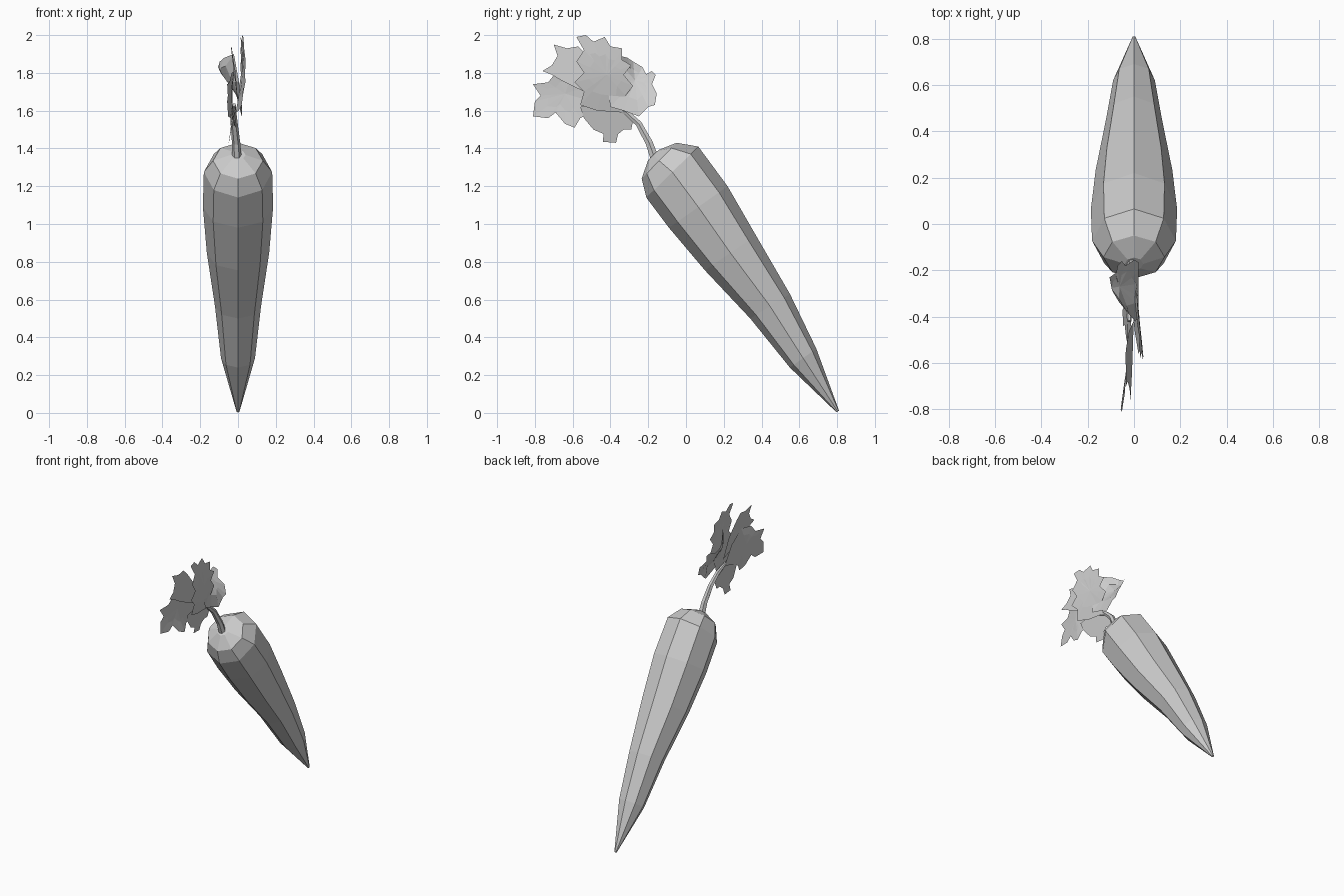
import bpy, bmesh, math

# One plain colour for the whole model
GREY = bpy.data.materials.new("plain grey")
GREY.diffuse_color = (0.604, 0.604, 0.604, 1)


def finish(name, bm):
    bmesh.ops.recalc_face_normals(bm, faces=bm.faces)
    mesh = bpy.data.meshes.new(name)
    bm.to_mesh(mesh)
    bm.free()
    mesh.materials.append(GREY)
    ob = bpy.data.objects.new(name, mesh)
    bpy.context.collection.objects.link(ob)


def loft(name, rings):
    """Skin a list of point rings and cap both ends."""
    bm = bmesh.new()
    rows = [[bm.verts.new(p) for p in ring] for ring in rings]
    n = len(rows[0])
    for a, b in zip(rows, rows[1:]):
        for i in range(n):
            j = (i + 1) % n
            bm.faces.new((a[i], a[j], b[j], b[i]))
    bm.faces.new(rows[0])
    bm.faces.new(rows[-1])
    finish(name, bm)


# Root: eight-sided rings, each given by its lower and upper point (y, z) and half width
RINGS = [((0.797, 0.003), (0.81, 0.012), 0.008),
         ((0.55, 0.24), (0.69, 0.34), 0.09),
         ((0.34, 0.50), (0.55, 0.63), 0.122),
         ((0.10, 0.755), (0.37, 0.94), 0.165),
         ((-0.09, 0.98), (0.22, 1.20), 0.186),
         ((-0.21, 1.14), (0.065, 1.41), 0.181),
         ((-0.235, 1.24), (-0.05, 1.43), 0.132),
         ((-0.20, 1.34), (-0.145, 1.392), 0.04)]
rows = []
for (ly, lz), (uy, uz), rx in RINGS:
    row = []
    for i in range(8):
        a = math.tau * i / 8
        c = (1 + math.cos(a)) / 2
        row.append((rx * math.sin(a), ly + (uy - ly) * c, lz + (uz - lz) * c))
    rows.append(row)
loft("carrot_root", rows)

# Stem: tapering six-sided tube swept along a bent path of (x, y, z, radius)
PATH = [(-0.005, -0.16, 1.33, 0.026), (-0.01, -0.195, 1.43, 0.022), (-0.02, -0.25, 1.53, 0.019),
        (-0.025, -0.32, 1.595, 0.016), (-0.02, -0.42, 1.63, 0.01)]
rows = []
for k, (x, y, z, r) in enumerate(PATH):
    p, n = PATH[max(k - 1, 0)], PATH[min(k + 1, len(PATH) - 1)]
    t = math.atan2(n[2] - p[2], n[1] - p[1])
    rows.append([(x + r * math.cos(a), y - r * math.sin(a) * math.sin(t),
                  z + r * math.sin(a) * math.cos(t))
                 for a in (math.tau * i / 6 for i in range(6))])
loft("stem", rows)


# Leaves: thin jagged sheets, outline in (y, z), bent sideways by a rule
def leaf(name, centre, outline, bend):
    bm = bmesh.new()
    cy, cz = centre

    def ring(s):
        pts = [(cy + (y - cy) * s, cz + (z - cz) * s) for y, z in outline]
        return [bm.verts.new((bend(y, z), y, z)) for y, z in pts]

    outer, inner = ring(1), ring(0.55)
    mid = bm.verts.new((bend(cy, cz), cy, cz))
    for i in range(len(outer)):
        j = (i + 1) % len(outer)
        bm.faces.new((outer[i], outer[j], inner[j], inner[i]))
        bm.faces.new((inner[i], inner[j], mid))
    finish(name, bm)


leaf("leaf_upper", (-0.42, 1.79),
     [(-0.33, 1.59), (-0.47, 1.60), (-0.56, 1.63), (-0.54, 1.70), (-0.59, 1.75), (-0.54, 1.80),
      (-0.58, 1.86), (-0.54, 1.92), (-0.58, 1.99), (-0.53, 2.0), (-0.49, 1.965), (-0.43, 1.99),
      (-0.40, 1.94), (-0.34, 1.93), (-0.34, 1.87), (-0.29, 1.84), (-0.33, 1.79), (-0.28, 1.73),
      (-0.32, 1.68)],
     lambda y, z: 0.025 - 0.1 * (y + 0.42) + 0.03 * (z - 1.8) - 0.5 * (z - 1.8) ** 2)

leaf("leaf_inner", (-0.27, 1.76),
     [(-0.33, 1.60), (-0.25, 1.57), (-0.20, 1.62), (-0.165, 1.63), (-0.155, 1.69), (-0.18, 1.74),
      (-0.16, 1.79), (-0.18, 1.81), (-0.21, 1.79), (-0.23, 1.83), (-0.28, 1.86), (-0.31, 1.88),
      (-0.39, 1.90), (-0.42, 1.75), (-0.40, 1.62)],
     lambda y, z: 0.02 - 0.14 * max(0, 1 - math.hypot((y + 0.25) / 0.22, (z - 1.84) / 0.2)))

leaf("leaf_outer", (-0.64, 1.69),
     [(-0.40, 1.62), (-0.50, 1.59), (-0.56, 1.56), (-0.59, 1.51), (-0.64, 1.53), (-0.69, 1.59),
      (-0.73, 1.56), (-0.81, 1.57), (-0.80, 1.65), (-0.77, 1.68), (-0.81, 1.74), (-0.73, 1.75),
      (-0.69, 1.80), (-0.60, 1.81), (-0.48, 1.74)],
     lambda y, z: -0.03 + 0.14 * min(0, y + 0.6) + 0.6 * (z - 1.68) ** 2)

leaf("leaf_back", (-0.62, 1.84),
     [(-0.42, 1.65), (-0.58, 1.72), (-0.66, 1.76), (-0.71, 1.79), (-0.76, 1.81), (-0.71, 1.84),
      (-0.68, 1.89), (-0.70, 1.95), (-0.63, 1.93), (-0.57, 1.94), (-0.53, 1.90), (-0.46, 1.80)],
     lambda y, z: -0.02 - 0.14 * (z - 1.8) - 0.03 * (y + 0.5))

leaf("leaf_lower", (-0.43, 1.56),
     [(-0.34, 1.61), (-0.28, 1.55), (-0.29, 1.50), (-0.33, 1.50), (-0.36, 1.475), (-0.37, 1.43),
      (-0.44, 1.435), (-0.42, 1.47), (-0.49, 1.50), (-0.54, 1.56), (-0.56, 1.62), (-0.44, 1.64)],
     lambda y, z: -0.02 + 0.17 * (z - 1.6) - 0.03 * (y + 0.4))
